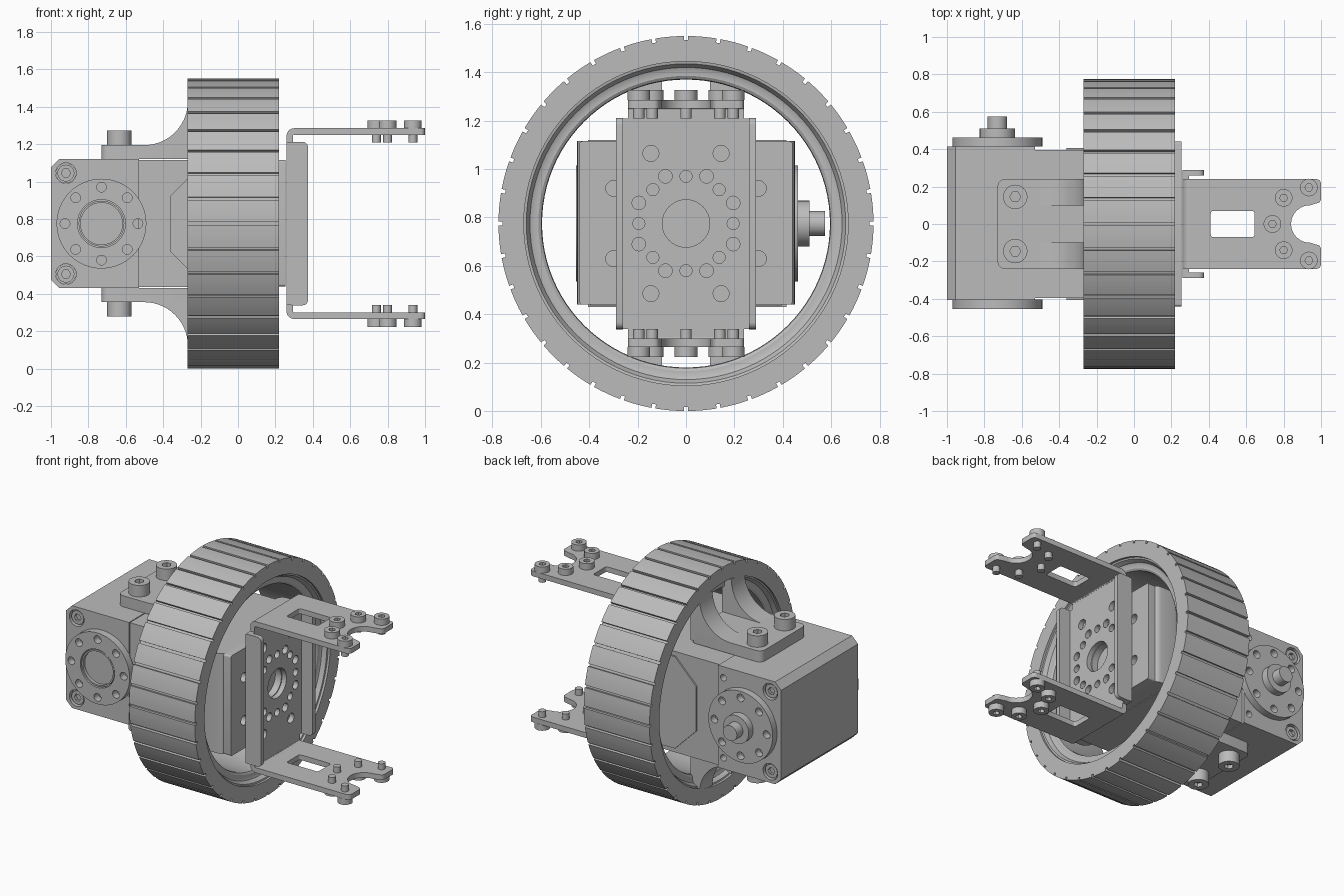
import bpy, bmesh
from math import sin, cos, pi, radians
from mathutils import Matrix

cube = bpy.data.objects.get("Cube")
if cube:
    bpy.data.objects.remove(cube)

ZC = 0.775  # axle height

grey = bpy.data.materials.new("plain_grey")
grey.use_nodes = True
grey.diffuse_color = (0.5, 0.5, 0.5, 1)
grey.node_tree.nodes["Principled BSDF"].inputs["Base Color"].default_value = (0.5, 0.5, 0.5, 1)

# Outline plane and extrusion axis: x -> (y, z), y -> (x, z), z -> (x, y)
FRAMES = {
    "x": Matrix(((0, 0, 1, 0), (1, 0, 0, 0), (0, 1, 0, 0), (0, 0, 0, 1))),
    "y": Matrix(((1, 0, 0, 0), (0, 0, -1, 0), (0, 1, 0, 0), (0, 0, 0, 1))),
    "z": Matrix.Identity(4),
}


def arc(u, v, r, a, b, n=8, r2=None):
    r2 = r2 or r
    ts = [radians(a + (b - a) * i / n) for i in range(n + 1)]
    return [(u + r * cos(t), v + r2 * sin(t)) for t in ts]


def circle(u, v, r, n=32):
    return arc(u, v, r, 0, 360, n)[:-1]


def rounded(u0, u1, v0, v1, r):
    return (arc(u1 - r, v1 - r, r, 0, 90, 5) + arc(u0 + r, v1 - r, r, 90, 180, 5)
            + arc(u0 + r, v0 + r, r, 180, 270, 5) + arc(u1 - r, v0 + r, r, 270, 360, 5))


def finish(name, bm):
    bmesh.ops.remove_doubles(bm, verts=bm.verts, dist=0.0001)
    bmesh.ops.recalc_face_normals(bm, faces=bm.faces)
    mesh = bpy.data.meshes.new(name)
    bm.to_mesh(mesh)
    bm.free()
    mesh.materials.append(grey)
    obj = bpy.data.objects.new(name, mesh)
    bpy.context.collection.objects.link(obj)
    bpy.ops.object.select_all(action="DESELECT")
    obj.select_set(True)
    bpy.context.view_layer.objects.active = obj
    bpy.ops.object.shade_smooth_by_angle(angle=radians(30))
    return obj


def plate(name, axis, lo, hi, *outlines):
    """Extrude closed outlines (inner ones become holes) from lo to hi along axis."""
    curve = bpy.data.curves.new(name, "CURVE")
    curve.dimensions = "2D"
    curve.fill_mode = "BOTH"
    curve.extrude = abs(hi - lo) / 2
    for pts in outlines:
        spline = curve.splines.new("POLY")
        spline.points.add(len(pts) - 1)
        for p, (u, v) in zip(spline.points, pts):
            p.co = (u, v, 0, 1)
        spline.use_cyclic_u = True
    temp = bpy.data.objects.new(name, curve)
    bpy.context.collection.objects.link(temp)
    dg = bpy.context.evaluated_depsgraph_get()
    mesh = bpy.data.meshes.new_from_object(temp.evaluated_get(dg))
    bm = bmesh.new()
    bm.from_mesh(mesh)
    bpy.data.objects.remove(temp)
    bpy.data.meshes.remove(mesh)
    mid = (lo + hi) / 2 * (-1 if axis == "y" else 1)
    bm.transform(FRAMES[axis] @ Matrix.Translation((0, 0, mid)))
    return finish(name, bm)


def lathe_x(name, profile, n=96):
    """Revolve a closed (x, radius) profile round the axle."""
    bm = bmesh.new()
    rings = [[bm.verts.new((x, r * cos(2 * pi * i / n), ZC + r * sin(2 * pi * i / n)))
              for x, r in profile] for i in range(n)]
    m = len(profile)
    for i in range(n):
        a, b = rings[i], rings[(i + 1) % n]
        for j in range(m):
            k = (j + 1) % m
            bm.faces.new((a[j], a[k], b[k], b[j]))
    return finish(name, bm)


# Tyre with narrow grooves across the tread
tread = []
for i in range(36):
    c = 10 * i
    tread += arc(0, ZC, 0.758, c - 0.6, c + 0.6, 1) + arc(0, ZC, 0.775, c + 0.6, c + 9.4, 4)
plate("tyre", "x", -0.27, 0.22, tread, circle(0, ZC, 0.67, 96))

# Rim with rounded shoulders set into the tyre
right = [(0.205, 0.672), (0.202, 0.66), (0.19, 0.653), (0.175, 0.645), (0.168, 0.63),
         (0.168, 0.61), (0.16, 0.598), (0.145, 0.595)]
lathe_x("rim", right + [(-0.05 - x, r) for x, r in reversed(right)])

# Motor housing with through bores and sunk screws
GX = -0.73
corners = [(-0.92, ZC + s * 0.27) for s in (1, -1)]
low, high = ZC - 0.345, ZC + 0.345
housing = [(-0.53, low), (-0.53, high), (-0.955, high), (-1, high - 0.045),
           (-1, low + 0.045), (-0.955, low)]
bores = [circle(u, v, 0.055) for u, v in corners]
small = [circle(-0.57, v, 0.022, 16) for u, v in corners]
plate("housing", "y", -0.405, 0.36, housing, *bores)
plate("housing_back", "y", 0.36, 0.415, housing, *bores, *small)
for y0, y1 in ((-0.395, -0.375), (0.385, 0.405)):
    heads = [o for u, v in corners for o in (circle(u, v, 0.045), circle(u, v, 0.025, 6))]
    plate("housing_screw_heads", "y", y0, y1, *heads)
plate("housing_screws", "y", -0.375, 0.385, *[circle(u, v, 0.054) for u, v in corners])

# Front and back output discs
bolt_ring = [circle(u, v, 0.026, 20) for u, v in circle(GX, ZC, 0.195, 8)]
plate("front_disc", "y", -0.455, -0.405, circle(GX, ZC, 0.24, 64), circle(GX, ZC, 0.128, 48), *bolt_ring)
plate("front_disc_ring", "y", -0.45, -0.405, circle(GX, ZC, 0.122, 48), circle(GX, ZC, 0.112, 48))
plate("front_disc_cap", "y", -0.43, -0.4, circle(GX, ZC, 0.112, 48))
plate("back_disc", "y", 0.415, 0.462, circle(GX, ZC, 0.24, 64), *bolt_ring)
plate("back_boss", "y", 0.46, 0.51, circle(GX, ZC, 0.095))
plate("back_shaft", "y", 0.51, 0.575, circle(GX, ZC, 0.052))

# Gear case running through the wheel, with side pads and a rounded end cover
plate("gear_case", "y", -0.395, 0.395, [(-0.53, low + .005), (0.1, low + .005), (0.1, high - .005), (-0.53, high - .005)])
pad = [(-0.36, ZC - 0.15), (-0.2, ZC - 0.31), (0.1, ZC - 0.31),
       (0.1, ZC + 0.31), (-0.2, ZC + 0.31), (-0.36, ZC + 0.15)]
plate("case_pads", "y", -0.405, 0.405, pad)
plate("end_cover", "z", low + 0.01, high - 0.005, rounded(0, 0.21, -0.45, 0.45, 0.05))
cover_holes = [circle(y, ZC + z, 0.032, 20) for y in (-0.3, 0.3) for z in (-0.145, 0.145)]
plate("end_cover_face", "x", 0.2, 0.255, rounded(-0.44, 0.44, low + 0.01, high - 0.005, 0.012),
      circle(0, ZC, 0.098), *cover_holes)

# Bracket back plate with its hole pattern
holes = [circle(0, ZC, 0.098)]
for s in (1, -1):
    holes.append(circle(0, ZC + s * 0.195, 0.025, 20))
    for t in (1, -1):
        for y, z, r in ((0.085, 0.195, 0.028), (0.137, 0.14, 0.025), (0.195, 0.085, 0.028), (0.145, 0.29, 0.033)):
            holes.append(circle(s * y, ZC + t * z, r, 20))
    holes.append(circle(s * 0.195, ZC, 0.025, 20))
half = [(0.24, -0.47), (0.24, -0.435), (0.29, -0.435), (0.29, 0.435), (0.24, 0.435), (0.24, 0.47)]
outline = [(y, ZC + z) for y, z in half] + [(-y, ZC + z) for y, z in reversed(half)]
plate("bracket_plate", "x", 0.26, 0.293, outline, *holes)
for s in (1, -1):
    y0, y1 = sorted((s * 0.26, s * 0.29))
    plate("bracket_flange", "y", y0, y1, rounded(0.26, 0.375, ZC - 0.437, ZC + 0.437, 0.03))

# Upper and lower copies: bracket arms and wheel supports
arm_half = [(0.3, -0.24)] + arc(0.975, -0.215, 0.025, -90, 0, 4) + arc(0.975, -0.135, 0.025, 0, 90, 4)
arm_half += arc(0.94, 0, 0.1, 270, 180, 12)
arm = arm_half + [(x, -y) for x, y in reversed(arm_half[:-1])]
arm_bolts = [(0.74, 0)] + [(x, s * y) for x, y in ((0.8, 0.14), (0.935, 0.195)) for s in (1, -1)]
bend = arc(0.3, 0.47, 0.04, 180, 90) + arc(0.3, 0.47, 0.006, 90, 180)
rib = [(-0.2, 0.36), (-0.2, 0.655)] + arc(-0.5, 0.655, 0.232, 0, -90, 14, 0.235) + [(-0.5, 0.36)]
for s, side in ((1, "upper"), (-1, "lower")):
    def level(name, a, b, *outlines):
        lo, hi = sorted((ZC + s * a, ZC + s * b))
        return plate(side + "_" + name, "z", lo, hi, *outlines)

    def bolts(name, spots, r, base, top, tip):
        rings = [o for u, v in spots for o in (circle(u, v, r), circle(u, v, r * 0.45, 6))]
        level(name + "_heads", base, top, *rings)
        level(name + "_shanks", tip, top - 0.025, *[circle(u, v, r * 0.5, 20) for u, v in spots])

    plate(side + "_arm_bend", "y", -0.24, 0.24, [(x, ZC + s * z) for x, z in bend])
    level("arm", 0.475, 0.51, arm, rounded(0.41, 0.645, -0.07, 0.07, 0.015))
    bolts("arm_bolt", arm_bolts, 0.047, 0.51, 0.552, 0.435)

    level("support_foot", 0.345, 0.42, rounded(-0.73, -0.2, -0.24, 0.24, 0.04))
    for y0, y1 in ((-0.24, -0.1), (0.1, 0.24)):
        plate(side + "_support_rib", "y", y0, y1, [(x, ZC + s * z) for x, z in rib])
    bolts("support_bolt", [(-0.635, 0.145), (-0.635, -0.145)], 0.065, 0.42, 0.497, 0.4)
